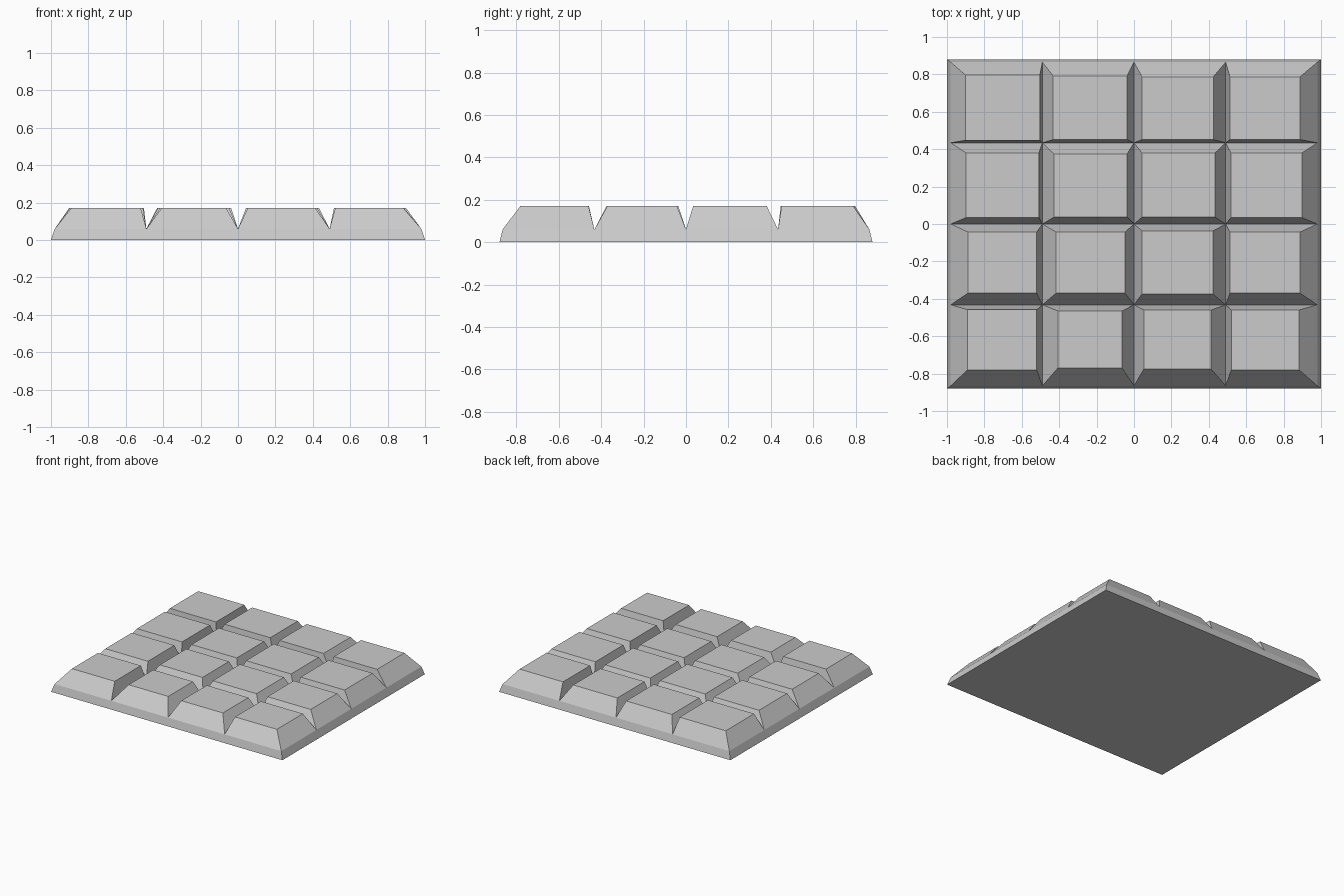
import bpy, bmesh

if "Cube" in bpy.data.objects:
    bpy.data.objects.remove(bpy.data.objects["Cube"])

RIM_Z, TOP_Z = 0.06, 0.172
GROOVE_X = [-0.98, -0.49, 0.0, 0.49, 0.98]
GROOVE_Y = [-0.865, -0.432, 0.0, 0.434, 0.865]
BASE_X, BASE_Y = 1.0, 0.88

# Flat tops of the hand-cut squares, front row to back row: (x0, x1, y0, y1)
TOPS = [
    [(-.89, -.52, -.78, -.458), (-.407, -.064, -.77, -.465), (.053, .412, -.775, -.46), (.52, .883, -.78, -.46)],
    [(-.888, -.52, -.37, -.043), (-.417, -.048, -.37, -.043), (.043, .422, -.374, -.037), (.513, .888, -.37, -.043)],
    [(-.898, -.508, .034, .38), (-.428, -.037, .037, .375), (.043, .433, .037, .38), (.518, .898, .034, .38)],
    [(-.902, -.503, .447, .797), (-.432, -.037, .451, .792), (.043, .424, .451, .787), (.513, .888, .451, .787)],
]

bm = bmesh.new()

# Groove grid shared by neighbouring squares
grid = [[bm.verts.new((x, y, RIM_Z)) for x in GROOVE_X] for y in GROOVE_Y]


def bridge(lower, upper):
    n = len(lower)
    for i in range(n):
        j = (i + 1) % n
        bm.faces.new((lower[i], lower[j], upper[j], upper[i]))


# Raised squares with sloped sides
for r, row in enumerate(TOPS):
    for c, (x0, x1, y0, y1) in enumerate(row):
        lower = [grid[r][c], grid[r][c + 1], grid[r + 1][c + 1], grid[r + 1][c]]
        upper = [bm.verts.new((x, y, TOP_Z))
                 for x, y in ((x0, y0), (x1, y0), (x1, y1), (x0, y1))]
        bridge(lower, upper)
        bm.faces.new(upper)

# Slab edge: one side face per side, running from the base up to the rim
base = [bm.verts.new((sx * BASE_X, sy * BASE_Y, 0))
        for sx, sy in ((-1, -1), (1, -1), (1, 1), (-1, 1))]
rims = [grid[0], [row[-1] for row in grid], grid[-1][::-1], [row[0] for row in grid][::-1]]
for i, rim in enumerate(rims):
    bm.faces.new([base[i], base[(i + 1) % 4]] + rim[::-1])
bm.faces.new(base[::-1])

bmesh.ops.recalc_face_normals(bm, faces=bm.faces)
mesh = bpy.data.meshes.new("chocolate_bar")
bm.to_mesh(mesh)
bm.free()
bpy.context.collection.objects.link(bpy.data.objects.new("chocolate_bar", mesh))
